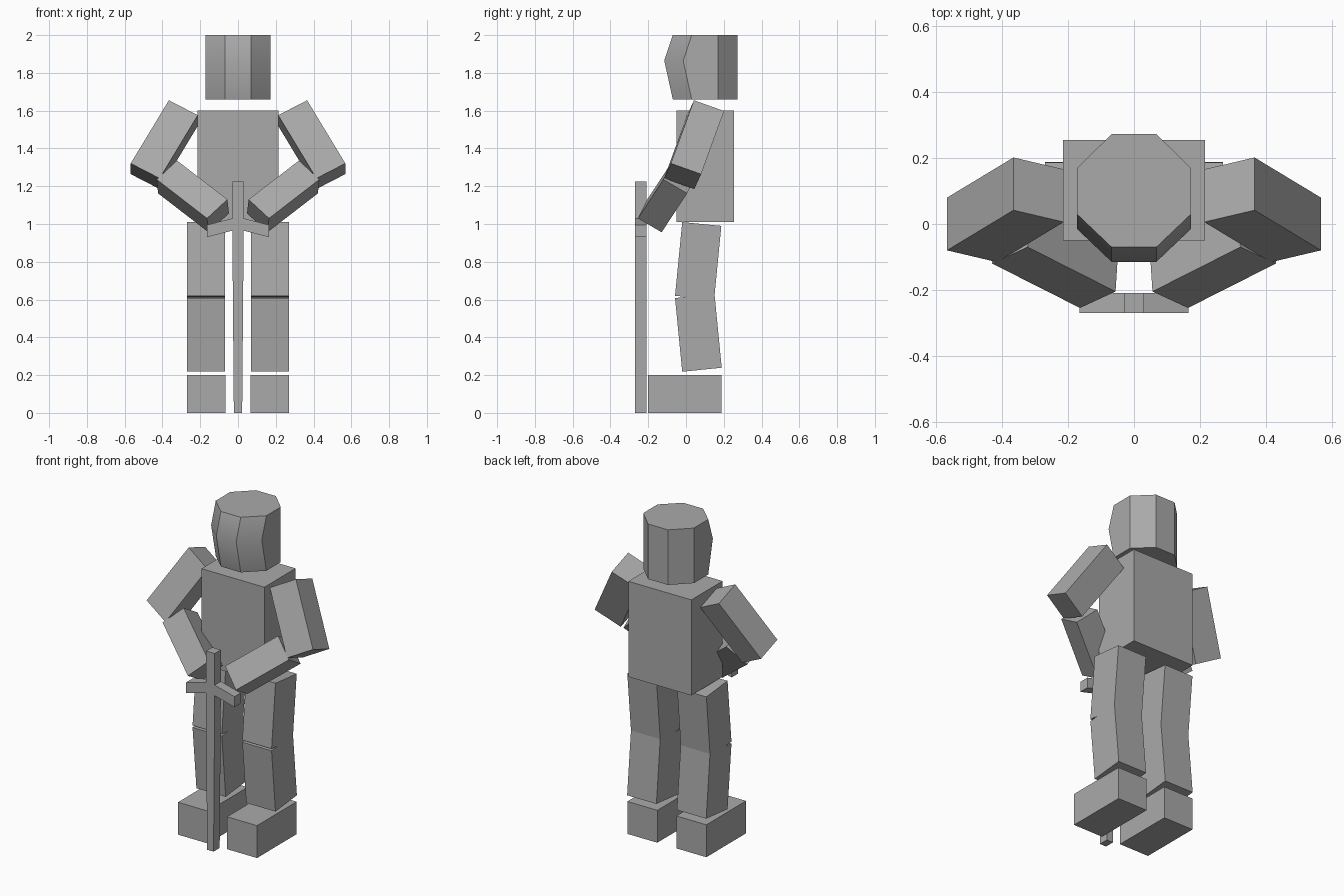
import bpy, bmesh
from mathutils import Vector

if "Cube" in bpy.data.objects:
    bpy.data.objects.remove(bpy.data.objects["Cube"])

grey = bpy.data.materials.new("plain_grey")
grey.use_nodes = True
GREY = (0.4, 0.4, 0.4, 1)
grey.diffuse_color = GREY
grey.node_tree.nodes["Principled BSDF"].inputs["Base Color"].default_value = GREY


def finish(name, bm):
    """Turn a bmesh into a named grey object."""
    bmesh.ops.recalc_face_normals(bm, faces=bm.faces)
    mesh = bpy.data.meshes.new(name)
    bm.to_mesh(mesh)
    bm.free()
    mesh.materials.append(grey)
    obj = bpy.data.objects.new(name, mesh)
    bpy.context.collection.objects.link(obj)
    return obj


def block(name, corner, a, b, c, flip=1):
    """Box spanned from one corner by three edge vectors; flip mirrors it in x."""
    corner, a, b, c = map(Vector, (corner, a, b, c))
    bm = bmesh.new()
    bmesh.ops.create_cube(bm, size=1)
    for v in bm.verts:
        t = v.co + Vector((0.5, 0.5, 0.5))
        v.co = corner + a * t.x + b * t.y + c * t.z
        v.co.x *= flip
    return finish(name, bm)


# Torso
block("torso", (-0.215, -0.05, 1.01), (0.43, 0, 0), (0, 0.305, 0), (0, 0, 0.59))

# Limbs, described on the right side (-x) and mirrored to the left
for side, flip in (("right", 1), ("left", -1)):
    block(side + "_foot", (-0.27, -0.2, 0), (0.205, 0, 0), (0, 0.387, 0), (0, 0, 0.2), flip)
    block(side + "_shin", (-0.27, -0.02, 0.218), (0.2, 0, 0),
          (0, 0.209, 0.021), (0, -0.038, 0.39), flip)
    block(side + "_thigh", (-0.27, -0.02, 1.01), (0.2, 0, 0),
          (0, 0.207, -0.02), (0, -0.038, -0.39), flip)
    block(side + "_upper_arm", (-0.366, 0.042, 1.655), (0.153, -0.036, -0.079),
          (0, 0.16, -0.057), (-0.202, -0.122, -0.334), flip)
    block(side + "_forearm", (-0.431, -0.12, 1.236), (0.108, 0.05, 0.1),
          (0.008, 0.126, -0.074), (0.267, -0.135, -0.206), flip)

# Head: octagonal prism whose front half bulges forward at the middle ring
half = [(0.068, 0.273), (0.173, 0.17), (0.173, 0.03), (0.068, -0.07)]
octagon = half + [(-x, y) for x, y in reversed(half)]
bm = bmesh.new()
rings = []
for z, bulge in ((1.66, 0), (1.865, 0.045), (2.0, 0)):
    rings.append([bm.verts.new((x, y - (bulge if y < 0.1 else 0), z)) for x, y in octagon])
for low, high in zip(rings, rings[1:]):
    for i in range(8):
        j = (i + 1) % 8
        bm.faces.new((low[i], low[j], high[j], high[i]))
bm.faces.new(rings[0])
bm.faces.new(rings[-1])
head = finish("head", bm)
bpy.ops.object.select_all(action="DESELECT")
head.select_set(True)
bpy.context.view_layer.objects.active = head
bpy.ops.object.shade_smooth_by_angle(angle=0.65)

# Sword: symmetrical outline with drooping crossguard, extruded in depth
edge = [(0.022, 0), (0.03, 0.965), (0.165, 0.93), (0.165, 0.995), (0.03, 1.03), (0.03, 1.225)]
outline = edge + [(-x, z) for x, z in reversed(edge)]
bm = bmesh.new()
face = bm.faces.new([bm.verts.new((x, -0.27, z)) for x, z in outline])
extruded = bmesh.ops.extrude_face_region(bm, geom=[face])["geom"]
bmesh.ops.translate(bm, vec=(0, 0.06, 0),
                    verts=[g for g in extruded if isinstance(g, bmesh.types.BMVert)])
finish("sword", bm)
